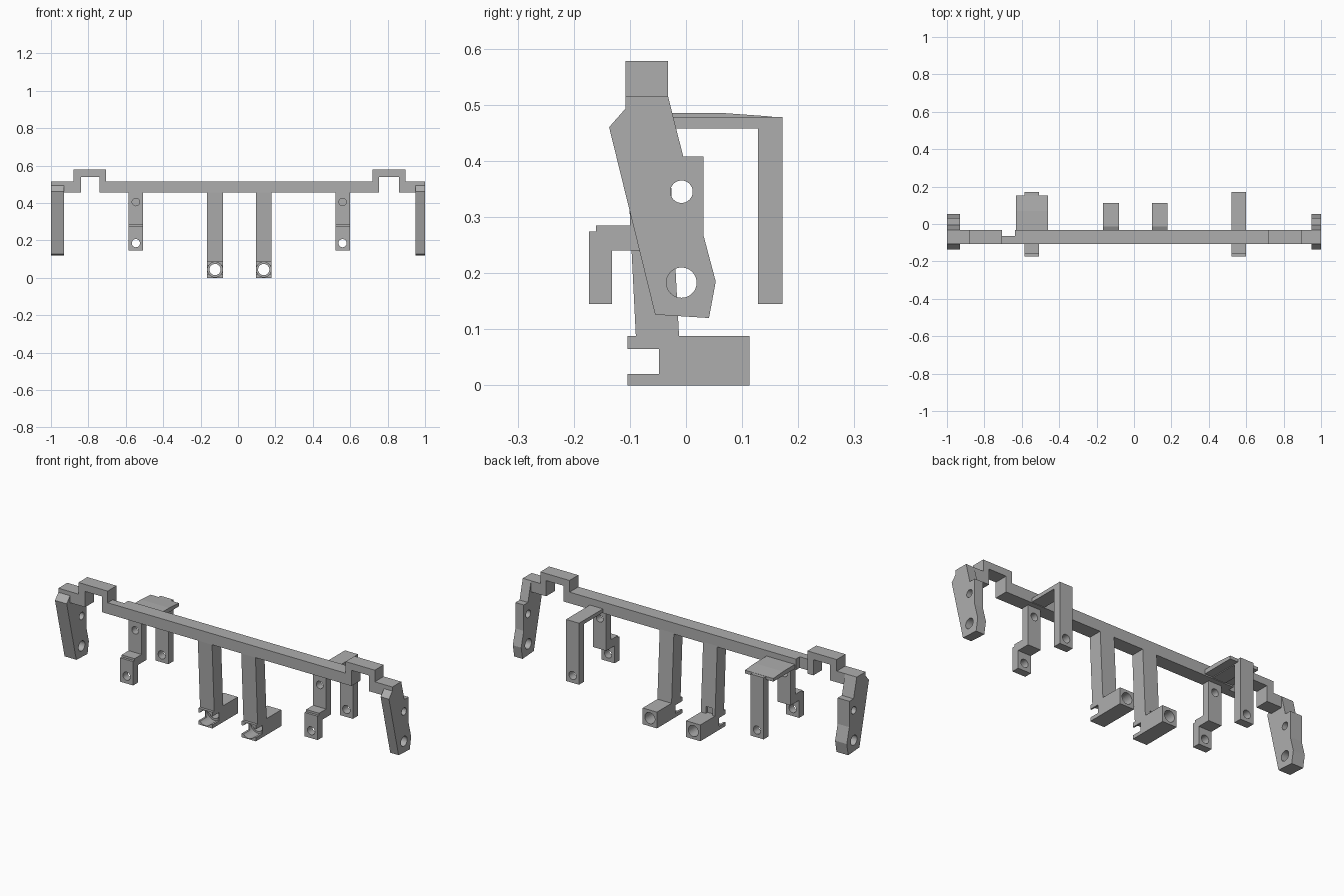
import bpy, bmesh, math
from mathutils import Vector

if "Cube" in bpy.data.objects:
    bpy.data.objects.remove(bpy.data.objects["Cube"], do_unlink=True)

grey = bpy.data.materials.new("plain grey")
grey.use_nodes = True
colour = (0.42, 0.42, 0.42, 1)
grey.diffuse_color = colour
grey.node_tree.nodes["Principled BSDF"].inputs["Base Color"].default_value = colour


def finish(name, bm):
    bmesh.ops.recalc_face_normals(bm, faces=bm.faces)
    mesh = bpy.data.meshes.new(name)
    bm.to_mesh(mesh)
    bm.free()
    mesh.materials.append(grey)
    obj = bpy.data.objects.new(name, mesh)
    bpy.context.collection.objects.link(obj)
    return obj


def extrude(name, points, lo, hi, axis):
    """Prism from a 2D profile: (y, z) along x, (x, z) along y or (x, y) along z."""
    def place(p, t):
        c = list(p)
        c.insert("xyz".index(axis), t)
        return Vector(c)
    bm = bmesh.new()
    face = bm.faces.new([bm.verts.new(place(p, lo)) for p in points])
    out = bmesh.ops.extrude_face_region(bm, geom=[face])
    shift = place((0, 0), hi - lo)
    bmesh.ops.translate(bm, vec=shift, verts=[v for v in out["geom"] if isinstance(v, bmesh.types.BMVert)])
    return finish(name, bm)


def box(name, x0, x1, y0, y1, z0, z1):
    return extrude(name, [(x0, y0), (x1, y0), (x1, y1), (x0, y1)], z0, z1, "z")


def rod(a, b, r, lo, hi, axis):
    ring = [(a + r * math.cos(i * math.tau / 32), b + r * math.sin(i * math.tau / 32)) for i in range(32)]
    return extrude("cutter", ring, lo, hi, axis)


def cut(obj, *cutters):
    for c in cutters:
        c.hide_render = True
        mod = obj.modifiers.new("cut", "BOOLEAN")
        mod.operation, mod.solver, mod.object = "DIFFERENCE", "EXACT", c
        bpy.context.view_layer.objects.active = obj
        bpy.ops.object.modifier_apply(modifier=mod.name)
        bpy.data.objects.remove(c, do_unlink=True)


# Long crossbar with a raised step near each end
under, top, roof, crest = 0.455, 0.515, 0.54, 0.578
beam = extrude("crossbar", [
    (-0.985, under), (-0.84, under), (-0.84, roof), (-0.74, roof), (-0.74, under),
    (0.755, under), (0.755, roof), (0.86, roof), (0.86, under), (0.985, under),
    (0.985, top), (0.895, top), (0.895, crest), (0.72, crest), (0.72, top),
    (-0.705, top), (-0.705, crest), (-0.88, crest), (-0.88, top), (-0.985, top)],
    -0.108, -0.032, "y")
cut(beam, box("cutter", -0.705, -0.635, -0.065, 0, 0.4, 0.56))

# End plates with two holes each
plate = [(-0.108, 0.515), (-0.032, 0.515), (-0.005, 0.408), (0.031, 0.408), (0.031, 0.268),
         (0.053, 0.185), (0.041, 0.12), (-0.055, 0.126), (-0.137, 0.46), (-0.108, 0.493)]
for side, x0, x1 in (("right", -1, -0.93), ("left", 0.95, 1)):
    end = extrude(side + "_end_plate", plate, x0, x1, "x")
    cut(end, rod(-0.008, 0.345, 0.02, x0 - 0.1, x1 + 0.1, "x"),
        rod(-0.008, 0.183, 0.027, x0 - 0.1, x1 + 0.1, "x"))

# Central legs with bored socket feet
for side, x0, x1 in (("right", -0.165, -0.08), ("left", 0.095, 0.18)):
    mid = (x0 + x1) / 2
    leg = extrude(side + "_leg", [(-0.108, 0.46), (-0.032, 0.46), (-0.012, 0.08), (-0.089, 0.08)], x0, x1, "x")
    if side == "right":
        cut(leg, box("cutter", x0 + 0.015, x1 - 0.03, -0.028, 0.05, 0.07, 0.125))
    foot = box(side + "_foot", x0, x1, -0.104, 0.113, 0, 0.088)
    cut(foot, rod(mid, 0.044, 0.03, -0.2, 0.2, "y"),
        rod(mid, 0.044, 0.04, -0.2, -0.028, "y"),
        box("cutter", x0 - 0.1, x1 + 0.1, -0.2, -0.048, 0.02, 0.065))
    cut(leg, rod(mid, 0.044, 0.04, -0.2, -0.028, "y"))

# Front hooks and rear drop brackets
hook = [(-0.1, 0.46), (-0.1, 0.285), (-0.16, 0.285), (-0.16, 0.274), (-0.173, 0.274), (-0.173, 0.145),
        (-0.132, 0.145), (-0.132, 0.24), (-0.06, 0.24), (-0.06, 0.46)]
drop = [(-0.035, 0.478), (0.172, 0.478), (0.172, 0.145), (0.128, 0.145), (0.128, 0.458), (-0.035, 0.458)]
for side, x0, x1 in (("right", -0.585, -0.507), ("left", 0.52, 0.598)):
    mid = (x0 + x1) / 2
    front = extrude(side + "_front_hook", hook, x0, x1, "x")
    cut(front, rod(mid, 0.405, 0.02, -0.15, 0, "y"), rod(mid, 0.185, 0.022, -0.3, 0, "y"))
    rear = extrude(side + "_rear_bracket", drop, x0, x1, "x")
    cut(rear, rod(mid, 0.185, 0.022, 0, 0.3, "y"))

# Wide shelf over the right rear bracket
extrude("right_shelf", [(-0.035, 0.462), (0.153, 0.462), (0.153, 0.479), (0.07, 0.485), (-0.035, 0.485)],
        -0.63, -0.46, "x")
